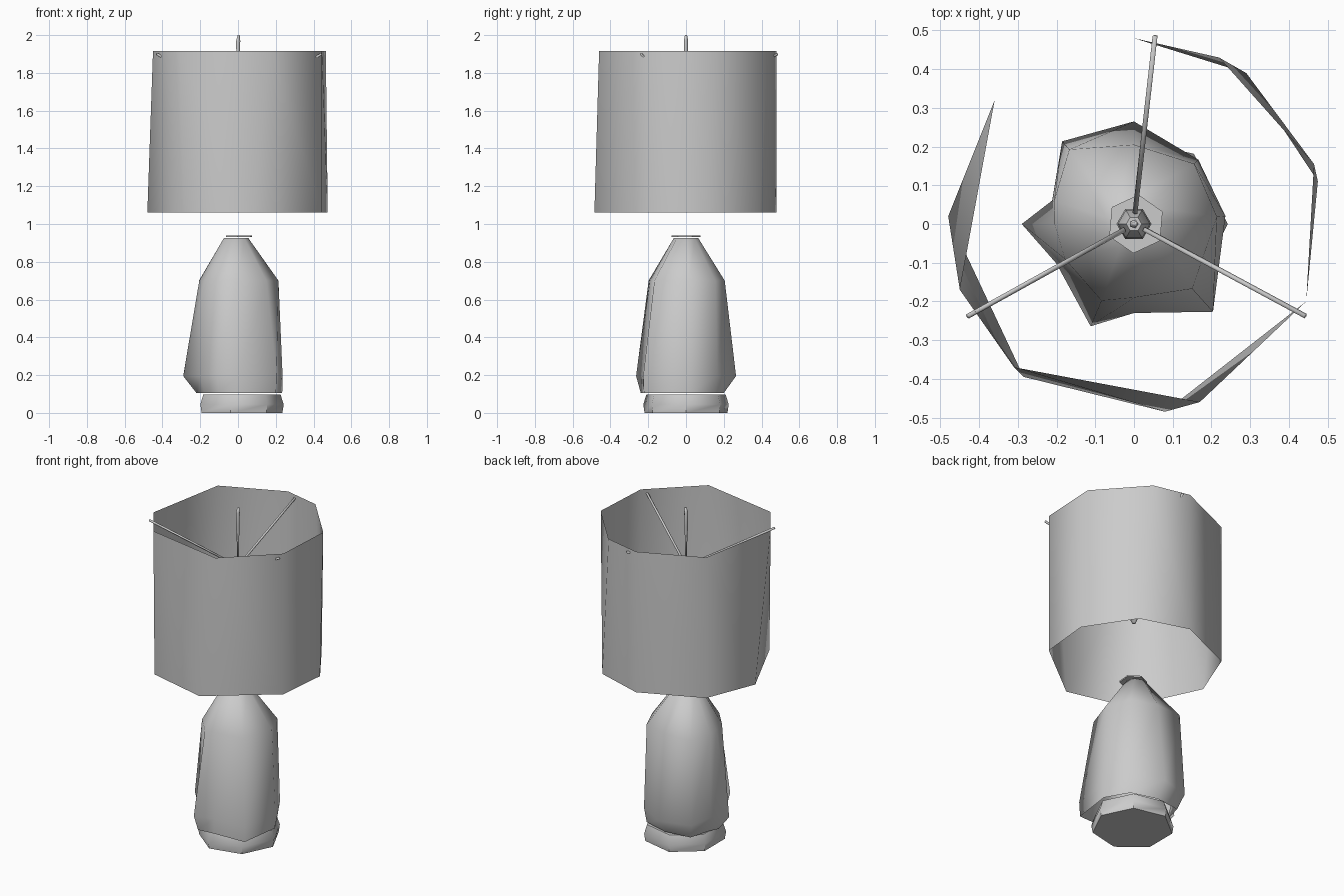
import bpy, bmesh
from math import sin, cos, radians, tau
from mathutils import Vector

cube = bpy.data.objects.get("Cube")
if cube:
    bpy.data.objects.remove(cube)

grey = bpy.data.materials.new("plain grey")
grey.use_nodes = True
grey.diffuse_color = (0.6, 0.6, 0.6, 1)
grey.node_tree.nodes["Principled BSDF"].inputs["Base Color"].default_value = (0.6, 0.6, 0.6, 1)


def finish(name, bm, smooth=True):
    bmesh.ops.recalc_face_normals(bm, faces=bm.faces)
    for f in bm.faces:
        f.smooth = smooth
    me = bpy.data.meshes.new(name)
    bm.to_mesh(me)
    bm.free()
    me.materials.append(grey)
    ob = bpy.data.objects.new(name, me)
    bpy.context.collection.objects.link(ob)
    return ob


def loft(name, rings, cap_bottom=True, cap_top=True):
    """Skin a stack of rings, each a list of points."""
    bm = bmesh.new()
    rows = [[bm.verts.new(p) for p in ring] for ring in rings]
    n = len(rows[0])
    for a, b in zip(rows, rows[1:]):
        for i in range(n):
            j = (i + 1) % n
            bm.faces.new((a[i], a[j], b[j], b[i]))
    if cap_bottom:
        bm.faces.new(rows[0])
    if cap_top:
        bm.faces.new(rows[-1])
    return finish(name, bm)


def polar(angles, radii, z, cx=0, cy=0):
    return [(cx + r * cos(radians(a)), cy + r * sin(radians(a)), z)
            for a, r in zip(angles, radii)]


def circle(r, z, n=6, cx=0, cy=0, start=0):
    return polar([start + 360 * i / n for i in range(n)], [r] * n, z, cx, cy)


def rod(name, start, end, r, n=5):
    a, b = Vector(start), Vector(end)
    turn = (b - a).to_track_quat('Z', 'Y')
    ring = [turn @ Vector((r * cos(tau * i / n), r * sin(tau * i / n), 0)) for i in range(n)]
    return loft(name, [[a + p for p in ring], [b + p for p in ring]])


# Open shade: two offset octagons joined by a skin of triangles
lower = [(-.48, .02), (-.36, .32), (0, .48), (.29, .39),
         (.475, .11), (.445, -.2), (.08, -.485), (-.285, -.395)]
upper = [(-.45, -.17), (-.36, .32), (0, .48), (.22, .43),
         (.465, .155), (.445, -.2), (.17, -.46), (-.31, -.37)]
bm = bmesh.new()
for outline, z in ((lower, 1.06), (upper, 1.915)):
    for x, y in outline:
        bm.verts.new((x, y, z))
bmesh.ops.convex_hull(bm, input=bm.verts)
caps = [f for f in bm.faces if abs(f.normal.z) > 0.9]
bmesh.ops.delete(bm, geom=caps, context='FACES_ONLY')
finish("shade", bm)

# Faceted body: uneven belly, shoulder and narrow neck
angles = [5, 45, 90, 131, 164, 180, 207, 247, 270, 312]
foot = [.235, .22, .2, .24, .2, .22, .2, .26, .23, .3]
belly = [.237, .235, .265, .283, .22, .29, .225, .287, .23, .305]
shoulder = [.215, .22, .205, .255, .215, .205, .2, .215, .19, .225]
loft("body", [polar(angles, foot, .105),
              polar(angles, belly, .195),
              polar(angles, shoulder, .7),
              polar(angles, [.065] * len(angles), .925, -.01)],
     cap_bottom=False)

# Base under the body
loft("base", [circle(.225, 0, 7, .01), circle(.232, .045, 7, .01), circle(.215, .098, 7, .01)])

# Thin plate on the neck
loft("neck_plate", [circle(.076, .93, 6, .005, 0, 25), circle(.076, .938, 6, .005, 0, 25)])

# Bulb and hub hanging inside the shade
loft("bulb", [circle(.01, 1.31), circle(.042, 1.38), circle(.045, 1.45), circle(.025, 1.55)])
loft("hub", [circle(.035, 1.55, 6), circle(.042, 1.63, 6), circle(.02, 1.68, 6)])

# Finial: thin stem swelling to a leaf-like tip
loft("finial", [circle(.005, 1.66, 5), circle(.007, 1.8, 5), circle(.011, 1.89, 5),
                circle(.012, 1.97, 5), circle(.006, 2.0, 5, .003)])

# Three arms from the hub to the upper rim
for side, x, y in (("back", .055, .485), ("left", .442, -.238), ("right", -.43, -.238)):
    rod(side + "_arm", (x * .06, y * .06, 1.66), (x, y, 1.9), .007)

# Keep only the strongest creases crisp
for ob in bpy.context.scene.objects:
    ob.select_set(ob.type == 'MESH' and ob.name in ("base", "neck_plate", "hub"))
    if ob.select_get():
        bpy.context.view_layer.objects.active = ob
bpy.ops.object.shade_smooth_by_angle(angle=radians(50))
